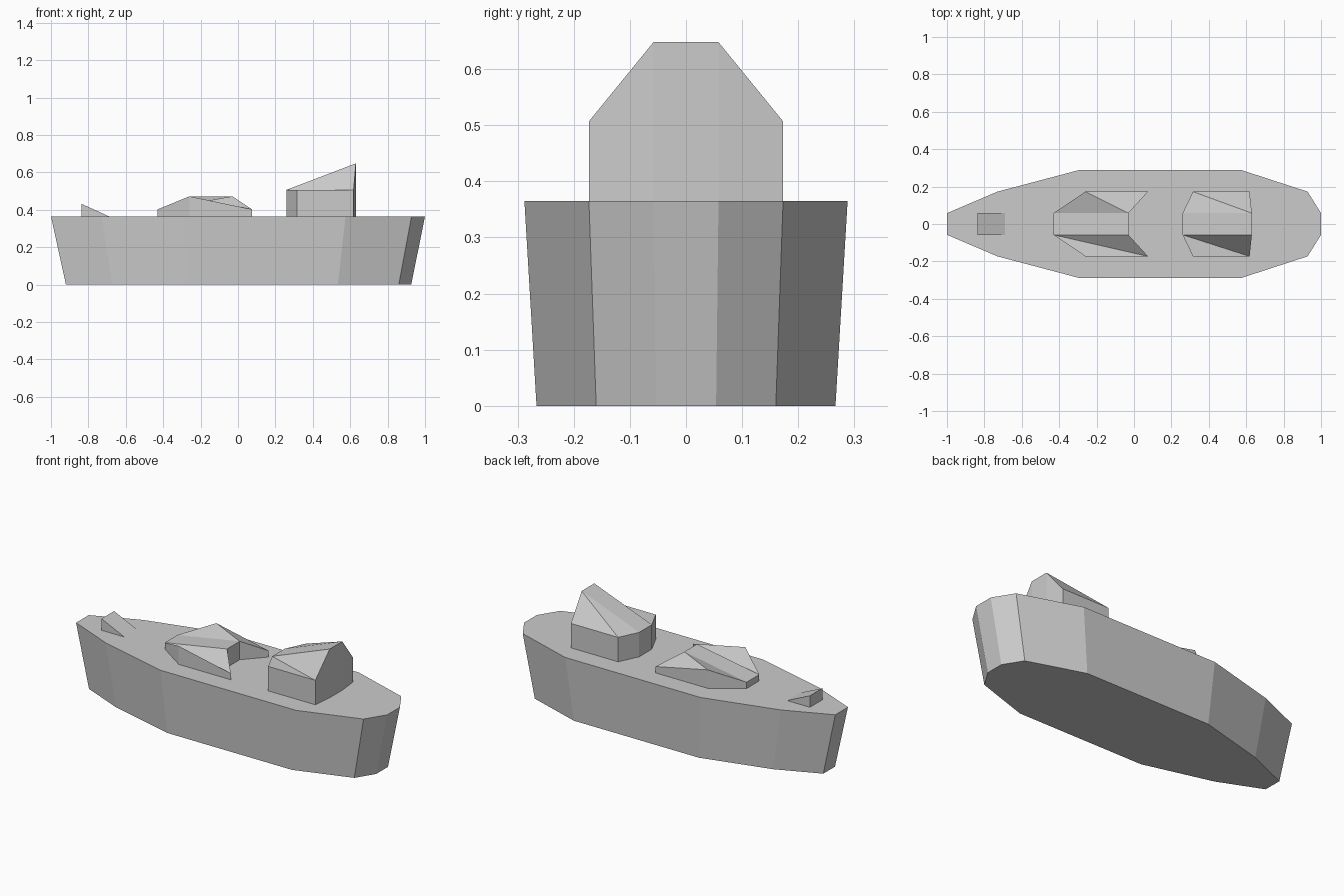
import bpy, bmesh

if "Cube" in bpy.data.objects:
    bpy.data.objects.remove(bpy.data.objects["Cube"])

DECK = 0.365


def make_object(name, bm):
    bmesh.ops.remove_doubles(bm, verts=bm.verts, dist=1e-4)
    bmesh.ops.dissolve_degenerate(bm, edges=bm.edges, dist=1e-4)
    bmesh.ops.recalc_face_normals(bm, faces=bm.faces)
    mesh = bpy.data.meshes.new(name)
    bm.to_mesh(mesh)
    bm.free()
    obj = bpy.data.objects.new(name, mesh)
    bpy.context.collection.objects.link(obj)
    return obj


def add_walls(bm, low, high):
    n = len(low)
    for i in range(n):
        j = (i + 1) % n
        bm.faces.new((low[i], low[j], high[j], high[i]))
    bm.faces.new(low[::-1])


def mirrored(bm, half):
    """Verts on the +y side, then their mirror images on the -y side."""
    return [[bm.verts.new((x, s * y, z)) for x, y, z in half] for s in (1, -1)]


def deck_block(name, half):
    """Block on the deck: straight walls, flat middle strip, folded roof sides."""
    bm = bmesh.new()
    left, right = mirrored(bm, half)
    low_l, low_r = mirrored(bm, [(x, y, DECK) for x, y, z in half])
    add_walls(bm, low_l + low_r[::-1], left + right[::-1])
    bm.faces.new((left[0], right[0], right[-1], left[-1]))
    if len(half) == 4:
        a, b, c, d = left
        bm.faces.new((a, b, d))
        bm.faces.new((b, c, d))
        a, b, c, d = right
        bm.faces.new((a, b, c))
        bm.faces.new((a, c, d))
    return make_object(name, bm)


# Hull: deck outline tapering to a slightly smaller flat bottom
outline = [(-1, 0.058), (-0.73, 0.173), (-0.295, 0.288),
           (0.575, 0.288), (0.928, 0.173), (1, 0.058)]
bm = bmesh.new()
top_l, top_r = mirrored(bm, [(x, y, DECK) for x, y in outline])
low_l, low_r = mirrored(bm, [(x * 0.923 + 0.003, y * 0.925, 0) for x, y in outline])
add_walls(bm, low_l + low_r[::-1], top_l + top_r[::-1])
bm.faces.new(top_l + top_r[::-1])
make_object("hull", bm)

# Tall deckhouse with the rising roof
deck_block("deckhouse", [(0.26, 0.058, 0.507), (0.315, 0.173, 0.507),
                         (0.618, 0.173, 0.507), (0.63, 0.058, 0.648)])

# Low middle superstructure with the notched end
deck_block("middle_housing", [(-0.43, 0.058, 0.402), (-0.26, 0.173, 0.472),
                              (0.075, 0.173, 0.402), (-0.03, 0.058, 0.472)])

# Small ramp at the narrow end
deck_block("deck_ramp", [(-0.837, 0.058, 0.432), (-0.69, 0.058, DECK)])
